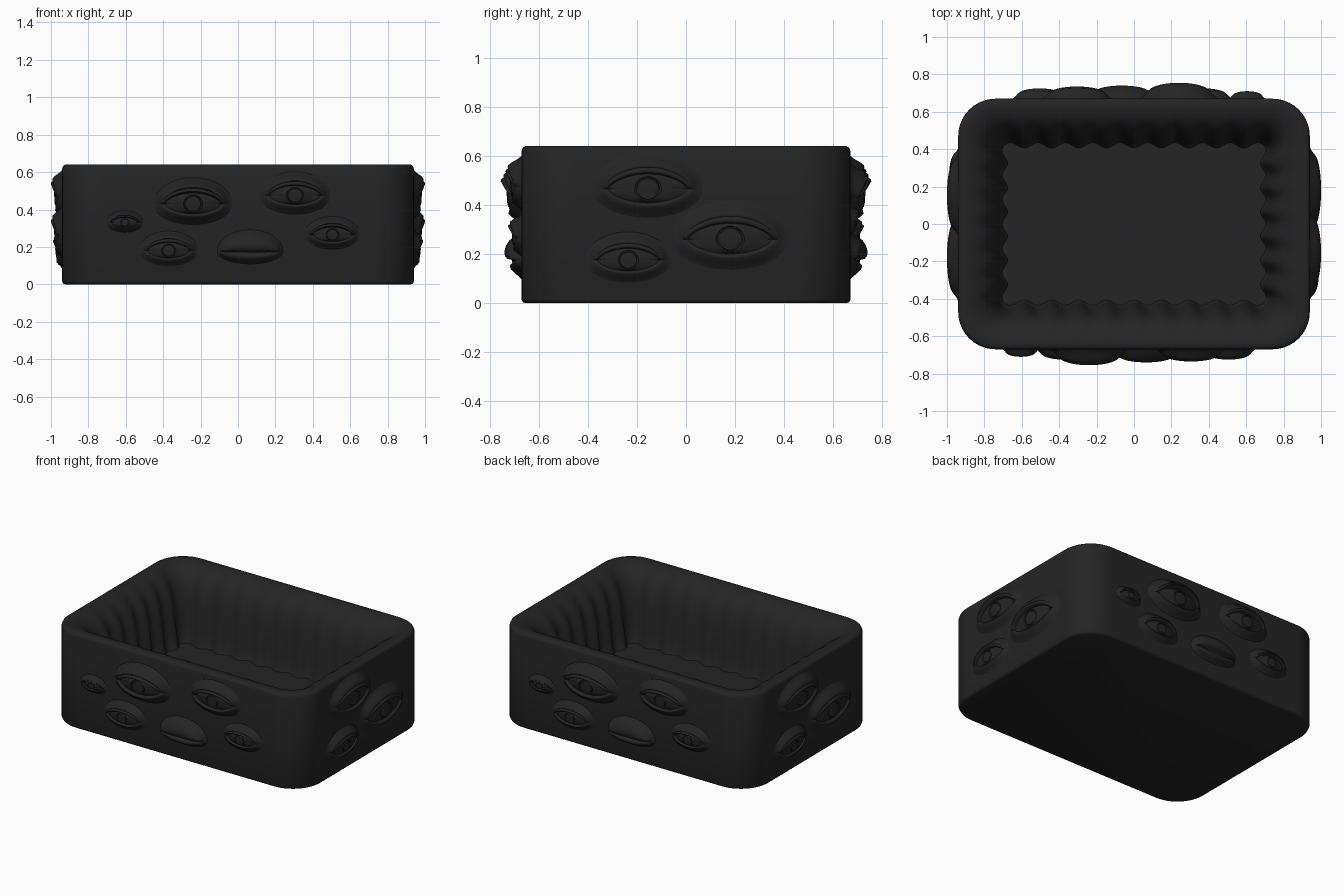
import bpy, bmesh, math
from mathutils import Vector

if "Cube" in bpy.data.objects:
    bpy.data.objects.remove(bpy.data.objects["Cube"])

mat = bpy.data.materials.new("black_clay")
mat.diffuse_color = (0.018, 0.018, 0.018, 1)
mat.use_nodes = True
mat.node_tree.nodes["Principled BSDF"].inputs["Base Color"].default_value = mat.diffuse_color


def make_object(name, rings, cap_start, angle):
    """Skin a list of closed rings; the last ring is always capped."""
    bm = bmesh.new()
    loops = [[bm.verts.new(p) for p in r] for r in rings]
    n = len(loops[0])
    for a, b in zip(loops, loops[1:]):
        for j in range(n):
            k = (j + 1) % n
            bm.faces.new((a[j], a[k], b[k], b[j]))
    if cap_start:
        bm.faces.new(loops[0][::-1])
    bm.faces.new(loops[-1])
    me = bpy.data.meshes.new(name)
    bm.to_mesh(me)
    bm.free()
    ob = bpy.data.objects.new(name, me)
    bpy.context.collection.objects.link(ob)
    me.materials.append(mat)
    bpy.ops.object.select_all(action='DESELECT')
    ob.select_set(True)
    bpy.context.view_layer.objects.active = ob
    bpy.ops.object.shade_smooth_by_angle(angle=math.radians(angle))
    return ob


def tray_ring(inset, radius, z, amp, side=72, corner=10):
    """Rounded rectangle whose straight sides ripple inward by amp."""
    hx, hy = 0.94 - inset, 0.67 - inset
    pts = []
    for q, (sx, sy) in enumerate([(1, 1), (-1, 1), (-1, -1), (1, -1)]):
        c = Vector((sx * (hx - radius), sy * (hy - radius), z))
        for i in range(corner + 1):
            t = math.radians(90) * (q + i / corner)
            pts.append(c + radius * Vector((math.cos(t), math.sin(t), 0)))
        out = Vector((math.cos(t), math.sin(t), 0))
        run = 2 * ((hx if q % 2 == 0 else hy) - radius)
        waves = 9 if q % 2 == 0 else 6
        along = Vector((-out.y, out.x, 0))
        start = pts[-1].copy()
        for i in range(1, side):
            f = i / side
            ripple = amp * (0.5 - 0.5 * math.cos(2 * math.pi * waves * f))
            pts.append(start + along * run * f - out * ripple)
    return pts


# Tray: outer wall, rolled rim, rippled inner wall, flat floor
profile = [(0.015, 0.19, 0, 0), (0.004, 0.2, 0.005, 0), (0, 0.2, 0.016, 0),
           (0, 0.2, 0.618, 0), (0.004, 0.2, 0.632, 0), (0.016, 0.19, 0.64, 0),
           (0.05, 0.17, 0.638, 0), (0.085, 0.15, 0.627, 0.003),
           (0.12, 0.13, 0.605, 0.008), (0.15, 0.11, 0.57, 0.014),
           (0.175, 0.095, 0.52, 0.02), (0.192, 0.08, 0.45, 0.025),
           (0.205, 0.07, 0.36, 0.028), (0.215, 0.06, 0.27, 0.03),
           (0.222, 0.05, 0.20, 0.03), (0.235, 0.045, 0.17, 0.03)]
make_object("tray", [tray_ring(*p) for p in profile], True, 50)

# Eye rings from outside in:
# half width, upper height, lower height, roundness power, upper and lower relief, corner relief
OPEN = [(1.36, .90, .72, 1, -.05, -.05, -.05), (1.28, .84, .66, 1, .06, .05, .03),
        (1.20, .76, .59, 1, .30, .20, .10), (1.14, .68, .53, 1.05, .62, .38, .18),
        (1.10, .60, .48, 1.1, .84, .50, .24), (1.08, .55, .45, 1.2, .88, .56, .27),
        (1.06, .52, .43, 1.3, .82, .60, .28), (1.04, .47, .41, 1.35, .98, .63, .30),
        (1.01, .42, .38, 1.4, 1.0, .62, .30), (.97, .38, .35, 1.4, .90, .55, .26),
        (.95, .36, .33, 1.4, .55, .38, .20), (.80, .34, .31, 1.3, .56, .42, .34),
        (.55, .32, .30, 1.2, .62, .52, .52), (.32, .30, .29, 1, .68, .60, .64),
        (.30, .285, .275, 1, .58, .52, .55), (.275, .265, .255, 1, .58, .52, .55),
        (.255, .245, .24, 1, .70, .64, .67), (.12, .12, .12, 1, .72, .69, .70)]
CLOSED = [(1.20, .80, .46, 1, -.05, -.05, -.05), (1.15, .75, .41, 1, .08, .06, .04),
          (1.10, .66, .36, 1, .38, .25, .12), (1.07, .54, .31, 1.05, .70, .48, .22),
          (1.05, .40, .26, 1.1, .90, .60, .28), (1.02, .25, .20, 1.2, 1.0, .66, .30),
          (1.00, .12, .15, 1.3, .97, .68, .30), (.98, .04, .11, 1.4, .85, .62, .26),
          (.96, .0, .07, 1.4, .50, .48, .20), (.90, -.02, .05, 1.4, .45, .45, .22)]


def add_eye(name, shape, base, right, normal, half, relief):
    up, rings, n = Vector((0, 0, 1)), [], 64
    for w, top, low, power, h_top, h_low, h_end in shape:
        ring = []
        for j in range(n):
            t = 2 * math.pi * j / n
            s = math.sin(t)
            m = abs(s) ** power
            v = top * m if s >= 0 else -low * m
            h = h_end + ((h_top if s >= 0 else h_low) - h_end) * abs(s) ** 0.8
            ring.append(base + right * (w * half * math.cos(t)) + up * (v * half)
                        + normal * (h * relief))
        rings.append(ring)
    make_object(name, rings, False, 60)


# Position along the wall, height, half width, relief, shape
long_eyes = [(-.605, .33, .075, .04, OPEN), (-.24, .43, .16, .085, OPEN),
             (.305, .475, .145, .065, OPEN), (-.37, .18, .12, .055, OPEN),
             (.505, .265, .112, .055, OPEN), (.065, .175, .15, .07, CLOSED)]
short_eyes = [(-.155, .465, .17, .06, OPEN), (.18, .26, .18, .06, OPEN),
              (-.235, .175, .132, .05, OPEN)]

# Opposite walls carry the same eyes, turned half way round
for wall, turn in (("front", 1), ("back", -1)):
    for i, (x, z, half, relief, shape) in enumerate(long_eyes):
        add_eye(f"{wall}_eye_{i + 1}", shape, Vector((x * turn, -0.67 * turn, z)),
                Vector((turn, 0, 0)), Vector((0, -turn, 0)), half, relief)
for wall, turn in (("right", 1), ("left", -1)):
    for i, (y, z, half, relief, shape) in enumerate(short_eyes):
        add_eye(f"{wall}_eye_{i + 1}", shape, Vector((0.94 * turn, y * turn, z)),
                Vector((0, turn, 0)), Vector((turn, 0, 0)), half, relief)
